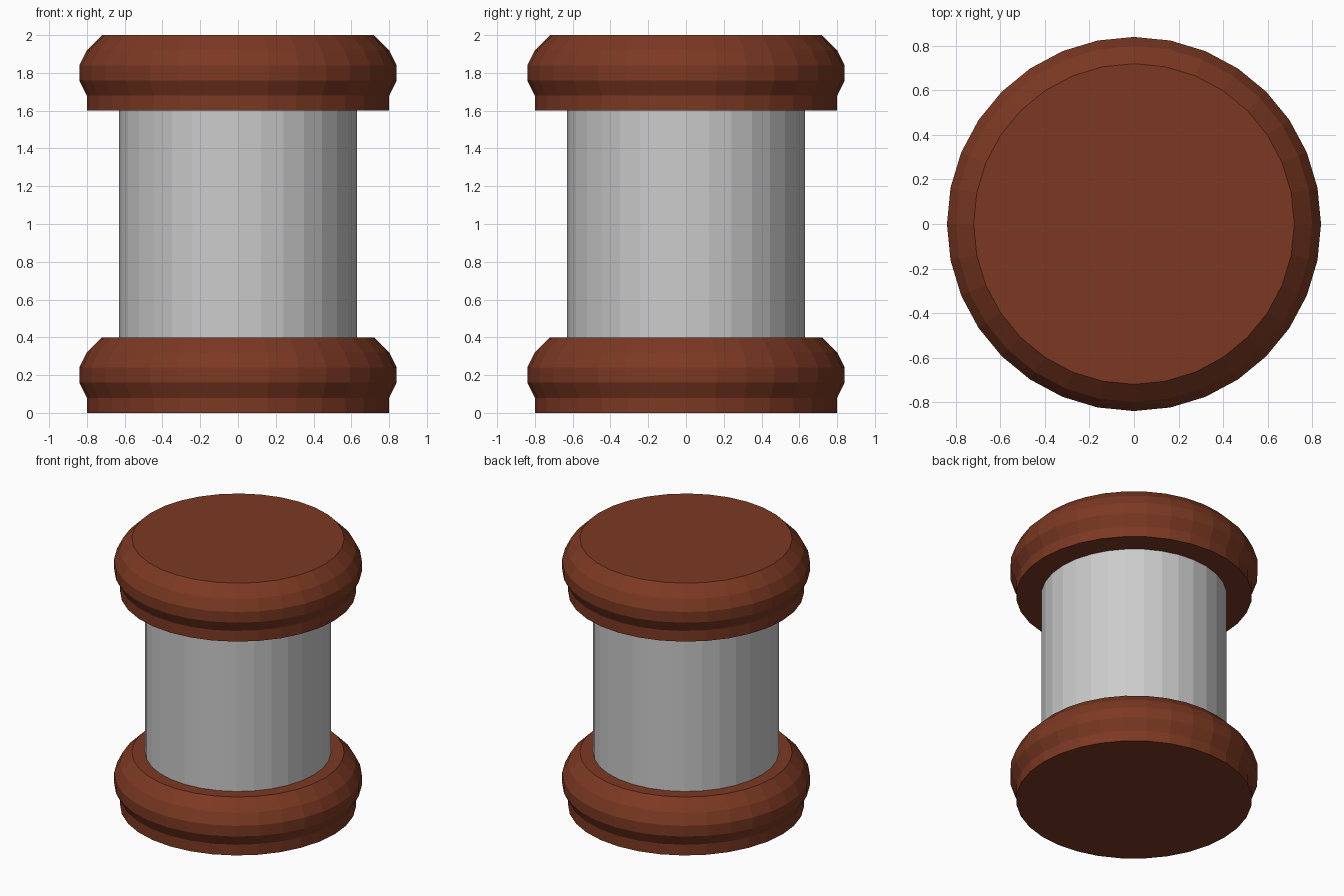
import bpy, bmesh, math

if "Cube" in bpy.data.objects:
    bpy.data.objects.remove(bpy.data.objects["Cube"])

SIDES = 32
brown = bpy.data.materials.new("dark_wood")
brown.diffuse_color = (0.2, 0.04, 0.016, 1)
brown.use_nodes = True
brown.node_tree.nodes["Principled BSDF"].inputs["Base Color"].default_value = brown.diffuse_color


def lathe(name, profile, z=0.0, material=None):
    """Closed flat-faced solid from (radius, height) points, bottom to top."""
    bm = bmesh.new()
    rings = []
    for r, h in profile:
        rings.append([bm.verts.new((r * math.cos(2 * math.pi * i / SIDES),
                                    r * math.sin(2 * math.pi * i / SIDES), h))
                      for i in range(SIDES)])
    for low, high in zip(rings, rings[1:]):
        for i in range(SIDES):
            j = (i + 1) % SIDES
            bm.faces.new((low[i], low[j], high[j], high[i]))
    bm.faces.new(rings[0][::-1])
    bm.faces.new(rings[-1])
    mesh = bpy.data.meshes.new(name)
    bm.to_mesh(mesh)
    bm.free()
    obj = bpy.data.objects.new(name, mesh)
    obj.location.z = z
    if material:
        mesh.materials.append(material)
    bpy.context.collection.objects.link(obj)
    return obj


# Bulging rim with chamfered top, used at both ends
rim = [(0.80, 0.0), (0.80, 0.08), (0.84, 0.16),
       (0.84, 0.24), (0.80, 0.32), (0.72, 0.40)]
lathe("base_rim", rim, 0.0, brown)
lathe("top_rim", rim, 1.6, brown)

# Plain grey drum between the rims
lathe("drum", [(0.63, 0.4), (0.63, 1.6)])
